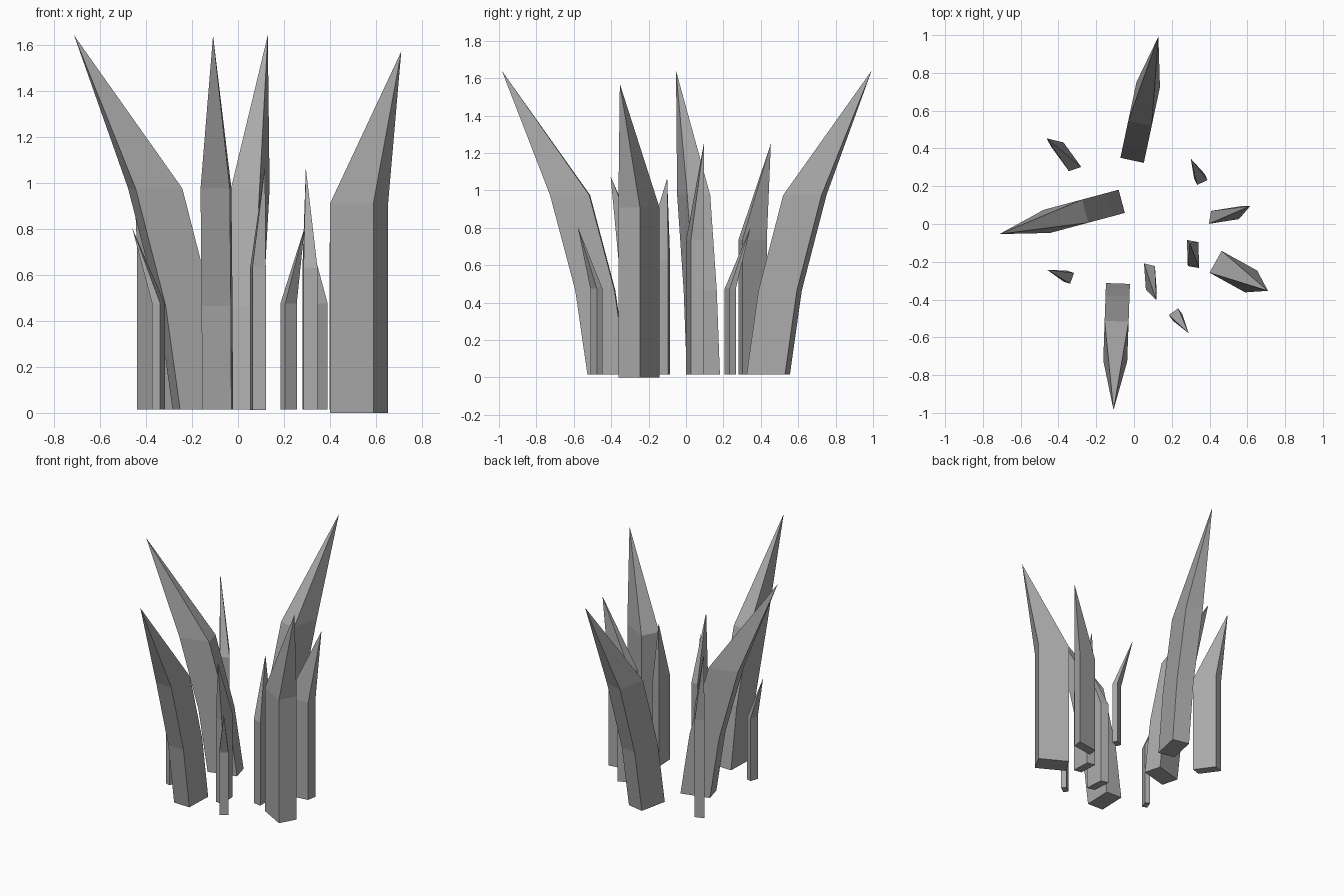
import bpy, bmesh
from math import radians
from mathutils import Matrix, Vector

cube = bpy.data.objects.get("Cube")
if cube:
    bpy.data.objects.remove(cube, do_unlink=True)

stone = bpy.data.materials.new("grey_stone")
stone.use_nodes = True
grey = (0.4, 0.4, 0.4, 1)
stone.diffuse_color = grey
stone.node_tree.nodes["Principled BSDF"].inputs["Base Color"].default_value = grey

# Spike shapes: path of (outward shift, height), depth, width, skew, tip
TALL = dict(path=[(0, .015), (.065, .465), (.2, .975)],
            depth=.21, width=.127, skew=0, tip=(.67, 0, 1.64))
BROAD = dict(path=[(0, 0), (0, .91)],
             depth=.215, width=.132, skew=0, tip=(.317, 0, 1.57))
SKEWED = dict(path=[(0, .015), (0, .735)],
              depth=.161, width=.066, skew=.0215, tip=(.22, .026, 1.25))
UPRIGHT = dict(path=[(0, .015), (0, .63)],
               depth=.138, width=.06, skew=.013, tip=(.128, .016, 1.065))
THIN = dict(path=[(0, .015), (0, .475)],
            depth=.037, width=.061, skew=0, tip=(.14, 0, .805))


def spike(name, shape, x, y, angle, size=1):
    """Four-sided spike, its inner edge centred on x, y, leaning along angle."""
    bm = bmesh.new()
    d, w, s = shape["depth"], shape["width"] / 2, shape["skew"] / 2
    rings = []
    for u, z in shape["path"]:
        corners = [(u - s, -w), (u + d - s, -w), (u + d + s, w), (u + s, w)]
        rings.append([bm.verts.new((a, b, z)) for a, b in corners])
    tip = bm.verts.new(shape["tip"])
    bm.faces.new(rings[0][::-1])
    for i in range(4):
        j = (i + 1) % 4
        for low, high in zip(rings, rings[1:]):
            bm.faces.new((low[i], low[j], high[j], high[i]))
        bm.faces.new((rings[-1][i], rings[-1][j], tip))
    bmesh.ops.recalc_face_normals(bm, faces=bm.faces)
    bm.transform(Matrix.Translation(Vector((x, y, 0)))
                 @ Matrix.Rotation(radians(angle), 4, "Z") @ Matrix.Scale(size, 4))
    mesh = bpy.data.meshes.new(name)
    bm.to_mesh(mesh)
    bm.free()
    mesh.materials.append(stone)
    bpy.context.collection.objects.link(bpy.data.objects.new(name, mesh))


# Large spikes
spike("back_tall_spike", TALL, -.01, .337, 78)
spike("right_tall_spike", TALL, -.065, .12, 195)
spike("front_tall_spike", TALL, -.085, -.315, 268)
spike("left_broad_spike", BROAD, .432, -.2, -29)

# Medium spikes
spike("left_medium_spike", SKEWED, .402, .035, 9)
spike("back_right_medium_spike", SKEWED, -.312, .291, 126)
spike("front_medium_spike", SKEWED, .082, -.216, -86, .86)
spike("inner_medium_spike", UPRIGHT, .315, -.228, 92)

# Small spikes
spike("right_small_spike", THIN, -.328, -.288, 161)
spike("back_left_small_spike", THIN, .362, .22, 116)
spike("front_left_small_spike", THIN, .209, -.464, -55)
